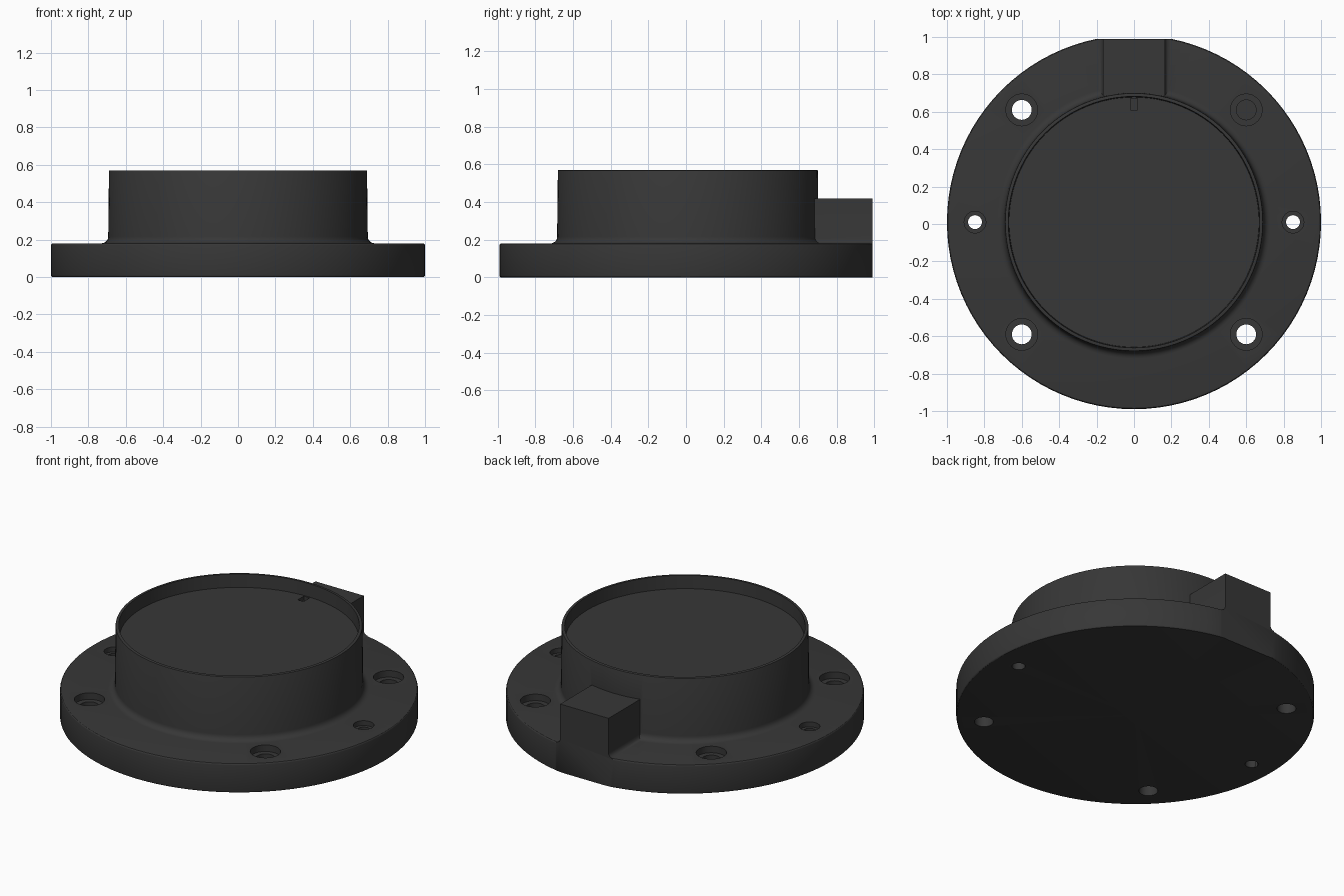
import bpy, bmesh, math
from mathutils import Vector, Matrix

cube = bpy.data.objects.get("Cube")
if cube:
    bpy.data.objects.remove(cube, do_unlink=True)

CY = 0.01            # centre of the round body along y
FLANGE_TOP = 0.18
BACK = 0.99          # flat face at the back

black = bpy.data.materials.new("matte black")
black.use_nodes = True
colour = (0.038, 0.038, 0.038, 1)
black.diffuse_color = colour
black.node_tree.nodes["Principled BSDF"].inputs["Base Color"].default_value = colour


def finish(name, bm):
    bmesh.ops.remove_doubles(bm, verts=bm.verts, dist=1e-5)
    bmesh.ops.recalc_face_normals(bm, faces=bm.faces)
    mesh = bpy.data.meshes.new(name)
    bm.to_mesh(mesh)
    bm.free()
    mesh.materials.append(black)
    ob = bpy.data.objects.new(name, mesh)
    bpy.context.collection.objects.link(ob)
    return ob


def lathe(name, profile, centre, steps):
    """Spin (radius, height) points that start and end on the axis."""
    bm = bmesh.new()
    vs = [bm.verts.new((r, 0, z)) for r, z in profile]
    es = [bm.edges.new(pair) for pair in zip(vs, vs[1:])]
    bmesh.ops.spin(bm, geom=vs + es, cent=(0, 0, 0), axis=(0, 0, 1),
                   angle=math.tau, steps=steps, use_duplicate=False)
    bmesh.ops.translate(bm, verts=bm.verts, vec=(*centre, 0))
    return finish(name, bm)


def prism(name, outline, y0, y1):
    """Extrude an (x, z) outline along y."""
    bm = bmesh.new()
    face = bm.faces.new([bm.verts.new((x, y0, z)) for x, z in outline])
    out = bmesh.ops.extrude_face_region(bm, geom=[face])
    moved = [g for g in out["geom"] if isinstance(g, bmesh.types.BMVert)]
    bmesh.ops.translate(bm, verts=moved, vec=(0, y1 - y0, 0))
    return finish(name, bm)


def combine(target, tool, operation):
    tool.hide_render = True
    mod = target.modifiers.new("join", 'BOOLEAN')
    mod.operation, mod.solver, mod.object = operation, 'EXACT', tool
    bpy.ops.object.select_all(action='DESELECT')
    bpy.context.view_layer.objects.active = target
    target.select_set(True)
    bpy.ops.object.modifier_apply(modifier=mod.name)
    bpy.data.objects.remove(tool, do_unlink=True)


def arc(cx, cz, r, start, end, n=5):
    return [(cx + r * math.cos(math.radians(start + (end - start) * i / n)),
             cz + r * math.sin(math.radians(start + (end - start) * i / n)))
            for i in range(n + 1)]


# Flange and cupped hub in one turned profile
profile = [(0, 0)]
profile += arc(0.99, 0.01, 0.01, -90, 0, 3)
profile += arc(0.99, FLANGE_TOP - 0.01, 0.01, 0, 90, 3)
profile += arc(0.73, FLANGE_TOP + 0.036, 0.036, 270, 180)
profile += arc(0.685, 0.565, 0.005, 0, 90, 2)
profile += [(0.672, 0.57), (0.668, 0.49), (0, 0.49)]
body = lathe("flanged_housing", profile, (0, CY), 96)

# Cable block with filleted feet
foot = arc(0.19, FLANGE_TOP + 0.025, 0.025, 180, 270, 4)
side = [(0.165, 0.42)] + foot + [(0.19, 0.1)]
block = prism("cable_block", side + [(-x, z) for x, z in reversed(side)], 0.55, 1.05)
combine(body, block, 'UNION')

# Flat back face
trim = prism("back_trim", [(-1, -1), (1, -1), (1, 1), (-1, 1)], BACK, 1.5)
combine(body, trim, 'DIFFERENCE')

# Locating slot in the cup floor
slot = prism("locating_slot", [(-0.02, 0.465), (0.02, 0.465), (0.02, 0.52), (-0.02, 0.52)],
             0.61, 0.67)
combine(body, slot, 'DIFFERENCE')


# Counterbored screw holes and smaller dowel holes
def hole(x, y, bore, rim, depth):
    seat = FLANGE_TOP - depth
    cutter = lathe("hole_cutter", [(0, -0.1), (bore, -0.1), (bore, seat), (rim, seat),
                                   (rim, 0.3), (0, 0.3)], (x, CY + y), 32)
    combine(body, cutter, 'DIFFERENCE')


for sx in (-1, 1):
    hole(sx * 0.85, 0, 0.037, 0.058, 0.03)
    for sy in (-1, 1):
        hole(sx * 0.6, sy * 0.6, 0.053, 0.085, 0.04)

bpy.ops.object.select_all(action='DESELECT')
body.select_set(True)
bpy.context.view_layer.objects.active = body
bpy.ops.object.shade_smooth_by_angle(angle=math.radians(30))
